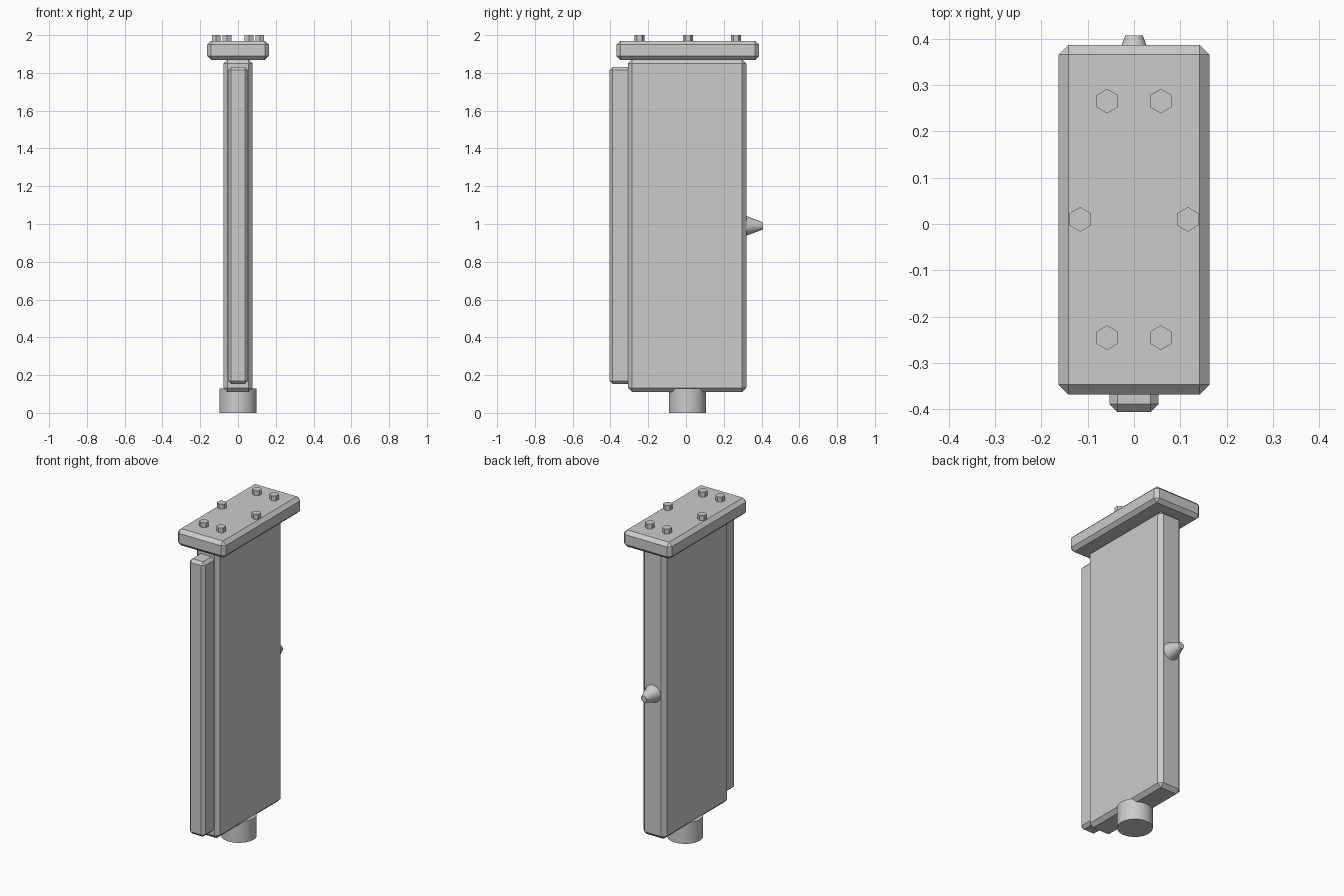
import bpy, bmesh, math
from mathutils import Matrix

if "Cube" in bpy.data.objects:
    bpy.data.objects.remove(bpy.data.objects["Cube"])


def make(name, bm):
    bmesh.ops.recalc_face_normals(bm, faces=bm.faces)
    me = bpy.data.meshes.new(name)
    bm.to_mesh(me)
    bm.free()
    ob = bpy.data.objects.new(name, me)
    bpy.context.collection.objects.link(ob)
    return ob


def box(name, x, y, z, chamfer):
    """Chamfered box from (min, max) ranges."""
    bm = bmesh.new()
    bmesh.ops.create_cube(bm, size=1)
    for v in bm.verts:
        for i, (lo, hi) in enumerate((x, y, z)):
            v.co[i] = lo if v.co[i] < 0 else hi
    bmesh.ops.bevel(bm, geom=bm.edges[:], offset=chamfer, segments=1,
                    profile=0.5, affect='EDGES')
    return make(name, bm)


def cone(name, centre, r1, r2, depth, sides, rot=Matrix()):
    bm = bmesh.new()
    bmesh.ops.create_cone(bm, cap_ends=True, segments=sides, radius1=r1,
                          radius2=r2, depth=depth,
                          matrix=Matrix.Translation(centre) @ rot)
    if sides > 8:
        for f in bm.faces:
            f.smooth = len(f.verts) == 4
        bmesh.ops.recalc_face_normals(bm, faces=bm.faces)
        for e in bm.edges:
            e.smooth = e.calc_face_angle(0) < math.radians(30)
    return make(name, bm)


CY = 0.008  # centre of the main panel along y

# Main panel, narrow front strip and top plate
box("main_panel", (-0.078, 0.078), (-0.307, 0.319), (0.11, 1.872), 0.022)
box("front_strip", (-0.053, 0.053), (-0.406, -0.25), (0.153, 1.831), 0.017)
box("top_plate", (-0.163, 0.163), (-0.368, 0.387), (1.868, 1.97), 0.021)

# Round foot under the panel
cone("foot", (0, CY, 0.065), 0.099, 0.099, 0.13, 48)

# Tapered peg on the back
cone("back_peg", (0, 0.357, 0.99), 0.057, 0.019, 0.1, 32,
     Matrix.Rotation(-math.pi / 2, 4, 'X'))

# Hexagonal bolts in an oval on the top plate
for i in range(6):
    a = i * math.pi / 3
    cone(f"bolt_{i + 1}", (0.116 * math.cos(a), 0.01 + 0.295 * math.sin(a), 1.975),
         0.0265, 0.0265, 0.05, 6)
